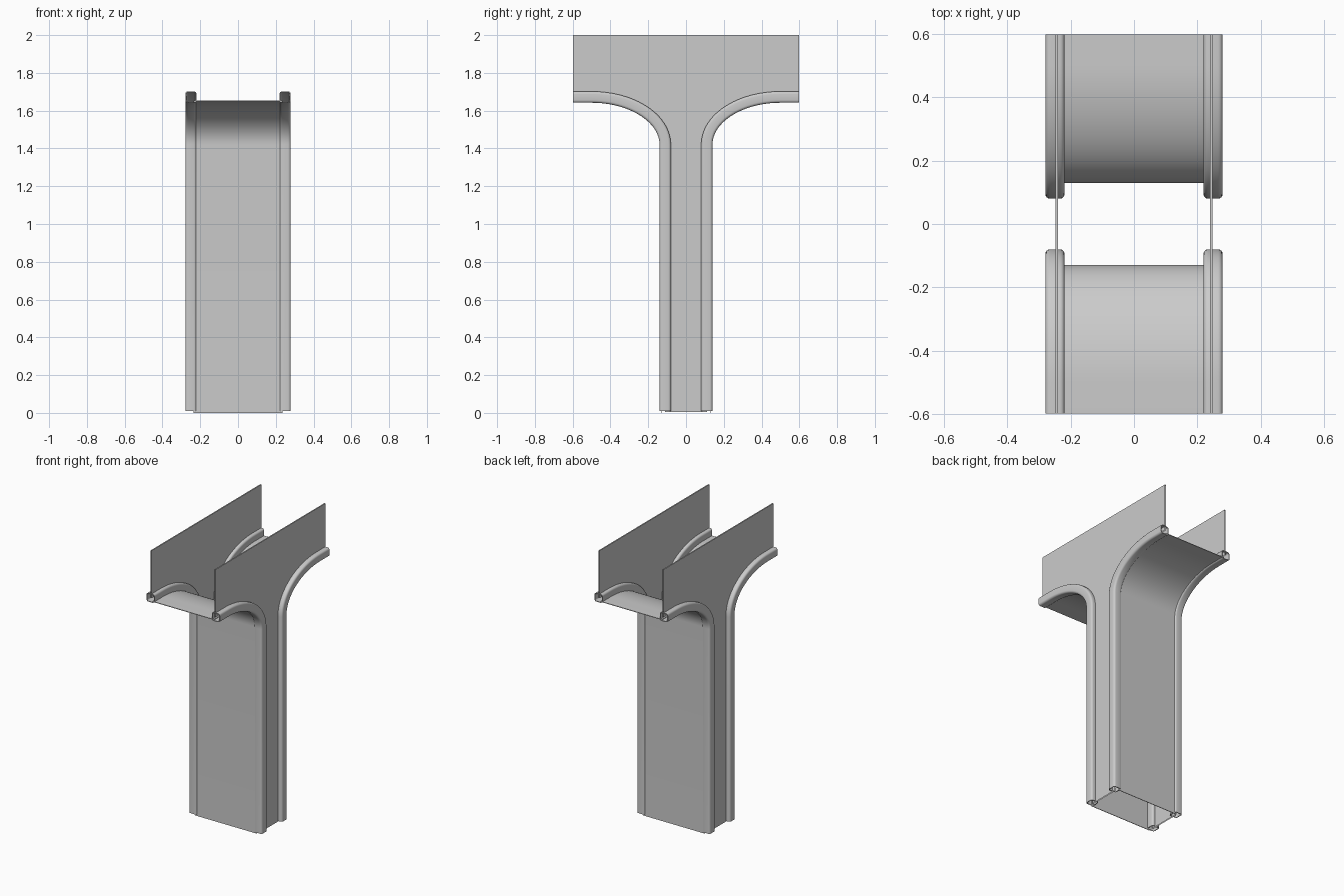
import bpy, bmesh, math
from mathutils import Vector

cube = bpy.data.objects.get("Cube")
if cube:
    bpy.data.objects.remove(cube, do_unlink=True)

grey = bpy.data.materials.new("light grey")
grey.use_nodes = True
colour = (0.6, 0.6, 0.6, 1)
grey.diffuse_color = colour
grey.node_tree.nodes["Principled BSDF"].inputs["Base Color"].default_value = colour

# Flare centreline: straight post, elliptical bend, straight arm
POST_Y, ARM_Z, BEND_Y, BEND_Z, END_Y = 0.11, 1.672, 0.50, 1.42, 0.597
SEGMENTS = 24


def flare(offset, base):
    """Points (y, z) and their outward normals, moved away from the panel."""
    a, b = BEND_Y - POST_Y, ARM_Z - BEND_Z
    rows = [(POST_Y, base, 1, 0)]
    for i in range(SEGMENTS + 1):
        t = math.pi / 2 * i / SEGMENTS
        n = Vector((math.cos(t) / a, -math.sin(t) / b)).normalized()
        rows.append((BEND_Y - a * math.cos(t), BEND_Z + b * math.sin(t), n.x, n.y))
    rows.append((END_Y, ARM_Z, 0, -1))
    return [(y + ny * offset, z + nz * offset, ny, nz) for y, z, ny, nz in rows]


def finish(name, bm, thickness=0, offset=0):
    """Make the object, give it a wall, then smooth only its gentle edges."""
    bmesh.ops.recalc_face_normals(bm, faces=bm.faces)
    mesh = bpy.data.meshes.new(name)
    bm.to_mesh(mesh)
    bm.free()
    obj = bpy.data.objects.new(name, mesh)
    bpy.context.collection.objects.link(obj)
    mesh.materials.append(grey)
    bpy.ops.object.select_all(action="DESELECT")
    obj.select_set(True)
    bpy.context.view_layer.objects.active = obj
    if thickness:
        wall = obj.modifiers.new("wall", "SOLIDIFY")
        wall.thickness, wall.offset = thickness, offset
        bpy.ops.object.modifier_apply(modifier=wall.name)
        bpy.ops.object.shade_smooth_by_angle(angle=math.radians(35))


def bridge(bm, rings, closed):
    for r, s in zip(rings, rings[1:]):
        for i in range(len(r) if closed else len(r) - 1):
            j = (i + 1) % len(r)
            bm.faces.new((r[i], r[j], s[j], s[i]))


def side_panel(name, x):
    # Two flat sheets joined along the top only, with open ends
    bm = bmesh.new()
    edge = [(y, z) for y, z, _, _ in flare(0, 0.005)]
    outline = [(END_Y, 2.0), (-END_Y, 2.0)] + [(-y, z) for y, z in reversed(edge)] + edge
    inner, outer = [[bm.verts.new((x + d, y, z)) for y, z in outline]
                    for d in (-0.004, 0.004)]
    bm.faces.new(inner)
    bm.faces.new(list(reversed(outer)))
    bm.faces.new((inner[1], inner[0], outer[0], outer[1]))
    finish(name, bm)


def curved_skin(name, side):
    bm = bmesh.new()
    rings = [[bm.verts.new((x, side * y, z)) for x in (-0.235, 0.235)]
             for y, z, _, _ in flare(0.021, 0)]
    bridge(bm, rings, False)
    finish(name, bm, 0.004, 0)


def edge_tube(name, x, side):
    # Rounded square section, swept along the flare and left open at both ends
    half, radius = 0.03, 0.014
    section = []
    for corner in range(4):
        mid = math.pi / 4 + corner * math.pi / 2
        cx = math.copysign(half - radius, math.cos(mid))
        cy = math.copysign(half - radius, math.sin(mid))
        for k in range(5):
            t = (corner + k / 4) * math.pi / 2
            section.append((cx + radius * math.cos(t), cy + radius * math.sin(t)))
    bm = bmesh.new()
    rings = [[bm.verts.new((x + u, side * (y + ny * v), z + nz * v)) for u, v in section]
             for y, z, ny, nz in flare(0, 0.01)]
    bridge(bm, rings, True)
    finish(name, bm, 0.005, -1)


for label, x in (("left", 0.244), ("right", -0.244)):
    side_panel(label + "_side_panel", x)
for end, side in (("front", -1), ("back", 1)):
    curved_skin(end + "_curved_skin", side)
    for label, x in (("left", 0.249), ("right", -0.249)):
        edge_tube(f"{end}_{label}_edge_tube", x, side)
